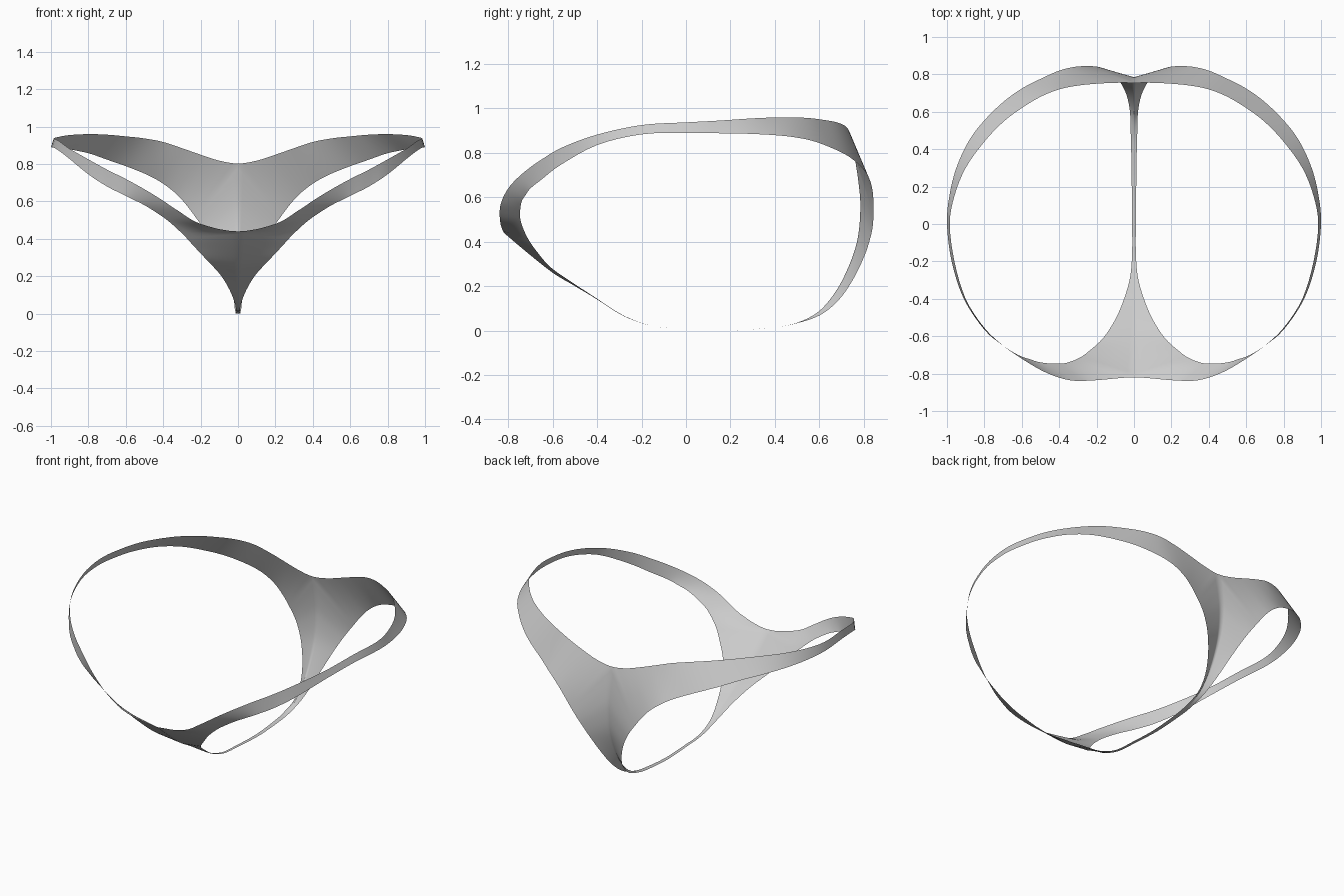
import bpy, bmesh
from mathutils import Vector

STEPS, ACROSS = 4, 8     # samples per station, quads across the strip

# Waist edge (left) and leg-opening edge (right): front centre, hip, back centre
WAIST = [
    ((0, -.82, .44), (.29, -.715, .42)),
    ((.2, -.835, .48), (.36, -.742, .485)),
    ((.32, -.838, .55), (.42, -.747, .53)),
    ((.41, -.818, .61), (.50, -.74, .58)),
    ((.5, -.78, .665), (.56, -.722, .61)),
    ((.6, -.72, .72), (.62, -.70, .64)),
    ((.7, -.65, .77), (.70, -.65, .68)),
    ((.8, -.555, .825), (.80, -.565, .745)),
    ((.9, -.4, .882), (.91, -.4, .835)),
    ((.96, -.2, .925), (.975, -.2, .883)),
    ((.985, 0, .937), (1, 0, .89)),
    ((.96, .15, .945), (.987, .15, .888)),
    ((.9, .3, .955), (.95, .3, .885)),
    ((.8, .44, .96), (.88, .45, .875)),
    ((.7, .545, .957), (.79, .565, .855)),
    ((.6, .62, .948), (.69, .66, .82)),
    ((.5, .68, .937), (.59, .73, .785)),
    ((.4, .72, .918), (.48, .785, .74)),
    ((.3, .74, .885), (.40, .82, .695)),
    ((.2, .75, .85), (.33, .838, .64)),
    ((.1, .755, .818), (.275, .844, .58)),
    ((0, .755, .803), (.23, .844, .52)),
]
# Centre seam (left) and leg-opening edge (right): back, crotch, front
SEAM = [
    WAIST[-1],
    ((0, .775, .68), (.19, .84, .465)),
    ((0, .785, .55), (.155, .828, .41)),
    ((0, .77, .40), (.115, .803, .335)),
    ((0, .72, .26), (.072, .755, .235)),
    ((0, .66, .155), (.04, .69, .14)),
    ((0, .59, .08), (.022, .605, .07)),
    ((0, .5, .035), (.018, .5, .033)),
    ((0, .4, .015), (.015, .4, .015)),
    ((0, .2, 0), (.012, .2, 0)),
    ((0, 0, .008), (.01, 0, .008)),
    ((0, -.15, .02), (.01, -.15, .02)),
    ((0, -.28, .065), (.02, -.28, .067)),
    ((0, -.4, .14), (.053, -.4, .143)),
    ((0, -.5, .2), (.1, -.51, .215)),
    ((0, -.6, .26), (.165, -.61, .285)),
    ((0, -.72, .355), (.235, -.675, .36)),
    WAIST[0],
]


def catmull(a, b, c, d, t):
    return 0.5 * (2 * b + (c - a) * t + (2 * a - 5 * b + 4 * c - d) * t * t
                  + (3 * b - a - 3 * c + d) * t ** 3)


def spline(points, before, after):
    p = [Vector(q) for q in (before, *points, after)]
    return [catmull(*p[i:i + 4], s / STEPS)
            for i in range(len(p) - 3) for s in range(STEPS)]


def flip(p):
    return (-p[0], p[1], p[2])


# Outer edge: waist (smooth across the centre), then the seam
w = [s[0] for s in WAIST]
c = [s[0] for s in SEAM]
outer = spline(w, flip(w[1]), flip(w[-2])) + spline(c, c[0], c[-1])
# Inner edge: one closed loop around the leg
leg = [s[1] for s in WAIST + SEAM[1:]]
inner = spline(leg, leg[-2], leg[1])

# Loft a strip between the two closed edges
bm = bmesh.new()
rows = [[bm.verts.new(o.lerp(l, k / ACROSS)) for k in range(ACROSS + 1)]
        for o, l in zip(outer, inner)]
for i, row in enumerate(rows):
    nxt = rows[(i + 1) % len(rows)]
    for k in range(ACROSS):
        bm.faces.new((row[k], row[k + 1], nxt[k + 1], nxt[k]))
mesh = bpy.data.meshes.new("brief")
bm.to_mesh(mesh)
bm.free()

brief = bpy.data.objects.new("brief", mesh)
bpy.context.collection.objects.link(brief)
mirror = brief.modifiers.new("mirror", 'MIRROR')
mirror.use_clip = True
mirror.merge_threshold = 0.0005

# Plain grey cloth
cloth = bpy.data.materials.new("grey cloth")
cloth.diffuse_color = (.6, .6, .6, 1)
mesh.materials.append(cloth)
mesh.polygons.foreach_set("use_smooth", [True] * len(mesh.polygons))
